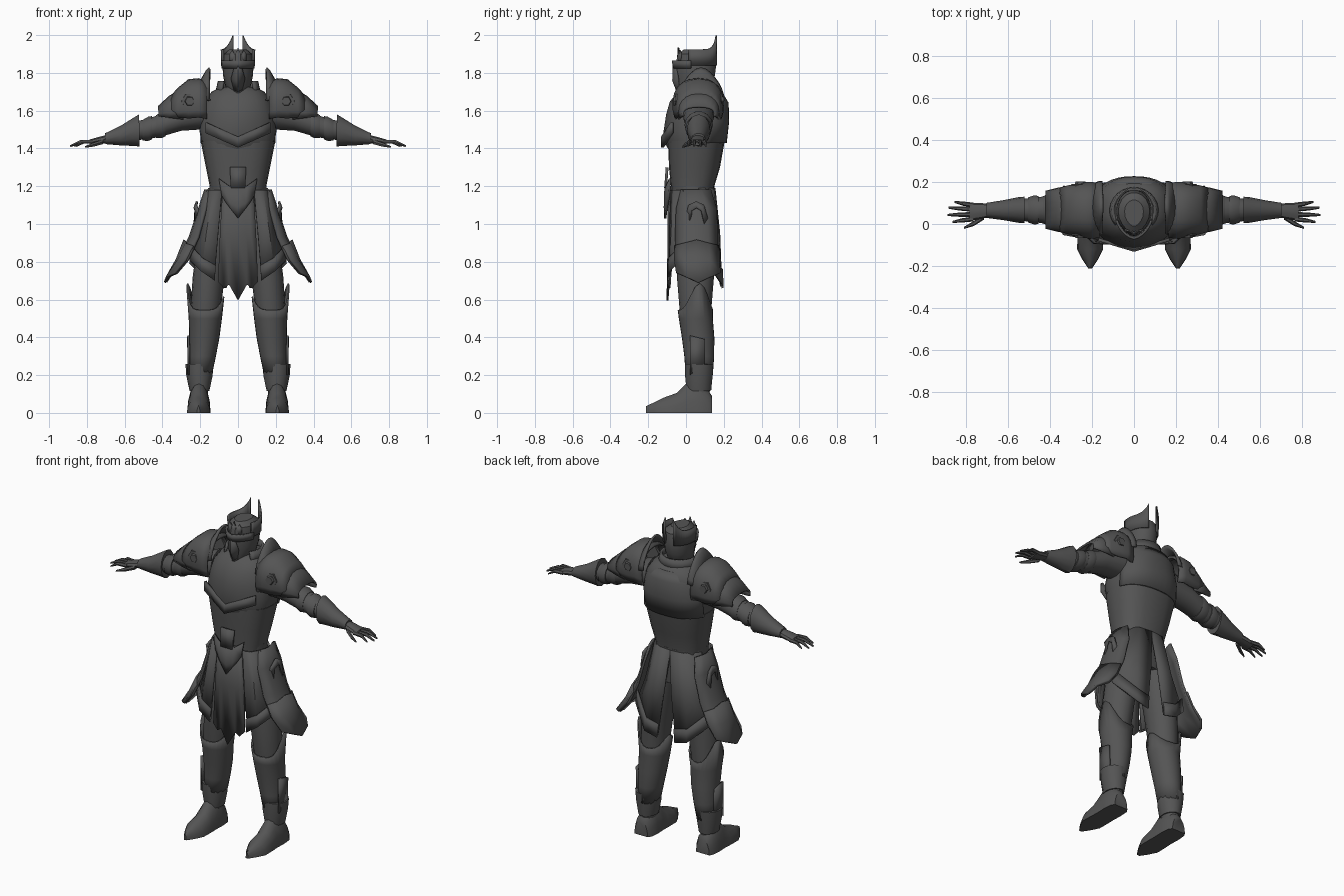
import bpy, bmesh, math
from mathutils import Vector

steel = bpy.data.materials.new("dark steel")
steel.diffuse_color = (0.09, 0.09, 0.09, 1)


def finish(name, bm, thick=0, mirror=False, angle=35):
    """Turn a bmesh into a named, smoothed object."""
    bmesh.ops.remove_doubles(bm, verts=bm.verts, dist=0.0004)
    bmesh.ops.recalc_face_normals(bm, faces=bm.faces)
    me = bpy.data.meshes.new(name)
    bm.to_mesh(me)
    bm.free()
    me.materials.append(steel)
    ob = bpy.data.objects.new(name, me)
    bpy.context.collection.objects.link(ob)
    bpy.ops.object.select_all(action='DESELECT')
    ob.select_set(True)
    bpy.context.view_layer.objects.active = ob
    bpy.ops.object.shade_smooth_by_angle(angle=math.radians(angle))
    if thick:
        m = ob.modifiers.new("thickness", 'SOLIDIFY')
        m.thickness, m.offset = thick, 0
    if mirror:
        ob.modifiers.new("mirror", 'MIRROR')
    return ob


def grid(bm, rows, wrap=False):
    vs = [[bm.verts.new(p) for p in r] for r in rows]
    n = len(vs[0])
    for a, b in zip(vs, vs[1:]):
        for i in range(n if wrap else n - 1):
            j = (i + 1) % n
            bm.faces.new((a[i], a[j], b[j], b[i]))
    return vs


def tube(name, rings, axis='Z', n=14, arc=None, p=1.0, shape=None, thick=0, mirror=False):
    """Loft rings (cx, cy, cz, r1, r2) lying across an axis; arc gives an open shell."""
    rows = []
    for k, (cx, cy, cz, r1, r2) in enumerate(rings):
        row = []
        for i in range(n + (1 if arc else 0)):
            t = math.radians(arc[0] + (arc[1] - arc[0]) * i / n) if arc else math.tau * i / n
            c, s = math.cos(t), math.sin(t)
            u = math.copysign(abs(c) ** p, c) * r1
            v = math.copysign(abs(s) ** p, s) * r2
            q = Vector({'Z': (cx + u, cy + v, cz), 'X': (cx, cy + u, cz + v),
                        'Y': (cx + u, cy, cz + v)}[axis])
            row.append(shape(q, k, t) if shape else q)
        rows.append(row)
    bm = bmesh.new()
    vs = grid(bm, rows, not arc)
    if not arc:
        bm.faces.new(vs[0])
        bm.faces.new(vs[-1])
    return finish(name, bm, thick, mirror)


def panel(name, rows, thick=0.012, mirror=False):
    bm = bmesh.new()
    grid(bm, rows)
    return finish(name, bm, thick, mirror)


# --- torso ---
def keel(amount, width=0.1):
    def f(q, k, t):
        if math.sin(t) < 0:
            q.y -= amount * max(0, 1 - abs(q.x) / width)
        return q
    return f


tube("abdomen", [(0, .035, 1.15, .145, .115), (0, .035, 1.2, .15, .115), (0, .045, 1.3, .17, .135),
                 (0, .055, 1.44, .198, .15)], n=20, p=.8)


def breast(q, k, t):
    q = keel((.0, .025, .02, .01, 0, 0)[k], .16)(q, k, t)
    if k < 2 and math.sin(t) < 0:      # pointed lower edge in front
        q.z -= .05 * (1 - abs(q.x) / .2)
    return q


tube("breastplate", [(0, .06, 1.44, .195, .15), (0, .055, 1.5, .205, .155), (0, .065, 1.58, .195, .15),
                     (0, .07, 1.65, .175, .145), (0, .075, 1.7, .14, .115), (0, .07, 1.725, .09, .08)],
     n=24, p=.8, shape=breast)
panel("breast_ridge", [[(x, -.125 + abs(x) * .3, 1.45 + abs(x) * .45 + d) for x in (-.17, -.08, 0, .08, .17)]
                       for d in (.012, -.045)], .015)
tube("back_plate", [(0, .06, 1.43, .198, .15), (0, .065, 1.54, .195, .157), (0, .065, 1.64, .17, .155),
                    (0, .07, 1.69, .13, .12)], arc=(15, 165), n=16, p=.85, thick=.012)
tube("collar", [(0, .065, 1.69, .115, .105), (0, .065, 1.755, .1, .1)], arc=(-40, 220), n=18, thick=.014)
tube("neck", [(0, .06, 1.68, .06, .07), (0, .06, 1.78, .06, .07)])

# --- helmet and crown ---
tube("helmet", [(0, .035, 1.69, .035, .065), (0, .05, 1.73, .068, .085), (0, .058, 1.78, .078, .095),
                (0, .06, 1.85, .084, .103), (0, .06, 1.9, .075, .09), (0, .06, 1.925, .045, .055)],
     n=18, shape=keel(.018, .06))
tube("visor_brow", [(0, .055, 1.825, .085, .106), (0, .055, 1.865, .088, .112)], arc=(-165, -15), n=12,
     shape=keel(.012, .06), thick=.012)
panel("visor_nose", [[(-.012, -.055, 1.85), (0, -.066, 1.85), (.012, -.055, 1.85)],
                     [(-.035, -.042, 1.77), (0, -.068, 1.76), (.035, -.042, 1.77)],
                     [(-.02, -.032, 1.71), (0, -.045, 1.7), (.02, -.032, 1.71)]], .01)


def fin(q, k, t):
    if k == 1:
        q.z += .085 * max(0, (math.degrees(t) - 15) / 60) ** 3
    return q


tube("crown_fin", [(0, .06, 1.84, .085, .104), (0, .06, 1.925, .087, .106)], arc=(-25, 72), n=12,
     shape=fin, thick=.009, mirror=True)
panel("crown_front", [[(x, -.045 + abs(x) * .3, 1.85) for x in (-.045, -.03, -.015, 0, .015, .03, .045)],
                      [(x, -.04 + abs(x) * .3, 1.9 + h) for x, h in
                       ((-.045, 0), (-.03, .02), (-.015, -.01), (0, .035), (.015, -.01), (.03, .02), (.045, 0))]], .008)

# --- shoulders ---
tube("shoulder_guard", [(.165, .065, 1.62, .125, .13), (.21, .065, 1.63, .13, .135), (.26, .068, 1.625, .122, .135),
                        (.315, .068, 1.615, .11, .1), (.35, .068, 1.61, .1, .065)],
     axis='X', arc=(-25, 205), n=14, p=.85, thick=.014, mirror=True)
tube("shoulder_lame", [(.29, .068, 1.6, .11, .115), (.36, .068, 1.595, .1, .08), (.42, .068, 1.585, .085, .035)],
     axis='X', arc=(-20, 200), n=12, p=.85, thick=.012, mirror=True)


def crest(q, k, t):
    if k:
        q.z += .03 * math.sin(t) ** 6
    return q


tube("shoulder_crest", [(.2, .07, 1.63, .115, .12), (.165, .075, 1.64, .125, .14), (.15, .08, 1.64, .12, .155)],
     axis='X', arc=(5, 175), n=14, shape=crest, thick=.012, mirror=True)
for nm, y, s in (("front_boss", -.055, -1), ("rear_boss", .19, 1)):
    tube(nm, [(.255, y - s * .02, 1.65, .046, .046), (.255, y, 1.65, .044, .044),
              (.255, y, 1.65, .028, .028), (.255, y + s * .012, 1.65, .024, .024)], axis='Y', n=6, mirror=True)

# --- arms ---
tube("upper_arm", [(.17, .065, 1.59, .085, .09), (.3, .067, 1.56, .08, .068), (.4, .067, 1.525, .07, .062),
                   (.47, .067, 1.505, .058, .056), (.56, .067, 1.49, .05, .05)], axis='X', mirror=True)
for nm, x, z, r in (("arm_band", .385, 1.53, .071), ("elbow_guard", .455, 1.51, .066)):
    tube(nm, [(x, .067, z, r, r - .003), (x + .02, .067, z - .006, r + .004, r), (x + .05, .067, z - .014, r - .006, r - .01)],
         axis='X', mirror=True)
tube("gauntlet", [(.525, .067, 1.495, .06, .082), (.545, .067, 1.49, .058, .073), (.62, .066, 1.468, .044, .048),
                  (.7, .065, 1.452, .033, .026)], axis='X', n=12, thick=.008, mirror=True)
tube("palm", [(.68, .065, 1.452, .03, .024), (.73, .062, 1.443, .038, .021), (.785, .058, 1.432, .043, .016)],
     axis='X', n=10, mirror=True)
for i, (y0, y1, x1) in enumerate(((.09, .105, .855), (.07, .078, .885), (.046, .043, .89), (.024, .01, .865))):
    tube("finger_%d" % (i + 1), [(.765, y0, 1.435, .012, .012), ((.78 + x1) / 2, (y0 + y1) / 2, 1.435, .01, .011),
                                 (x1, y1, 1.412, .005, .005)], axis='X', n=6, mirror=True)
tube("thumb", [(.715, .035, 1.435, .014, .014), (.765, .002, 1.42, .012, .012), (.81, -.018, 1.408, .005, .005)],
     axis='X', n=6, mirror=True)

# --- waist and skirt ---
tube("hips", [(0, .045, .98, .15, .09), (0, .04, 1.1, .155, .105), (0, .035, 1.2, .151, .116)], n=18, p=.85)
xs = (-1, -.7, -.45, 0, .45, .7, 1)
panel("tabard", [[(u * w, -.092 + abs(u) * .014, z) for u in xs] for z, w in ((1.2, .08), (.95, .095))]
      + [[(u * .105, -.098 + abs(u) * .014, .66 + d) for u, d in zip(xs, (.035, 0, .02, -.065, .02, 0, .035))]], .01)
panel("belt_shield", [[(-.1, -.085, 1.24), (-.045, -.1, 1.2), (0, -.108, 1.21), (.045, -.1, 1.2), (.1, -.085, 1.24)],
                      [(-.085, -.09, 1.15), (-.04, -.105, 1.11), (0, -.112, 1.09), (.04, -.105, 1.11), (.085, -.09, 1.15)],
                      [(-.06, -.098, 1.11), (-.03, -.105, 1.07), (0, -.11, 1.03), (.03, -.105, 1.07), (.06, -.098, 1.11)]], .012)
panel("belt_buckle", [[(-.043, -.1, 1.3), (.043, -.1, 1.3)], [(-.038, -.108, 1.19), (.038, -.108, 1.19)]], .015)

# front thigh panels with a lower band
panel("front_skirt", [[(.085, -.075, 1.18), (.13, -.06, 1.18), (.16, -.01, 1.18)],
                      [(.105, -.085, .95), (.165, -.075, .95), (.205, -.02, .95)],
                      [(.125, -.085, .71), (.19, -.08, .76), (.245, -.02, .82)]], .012, True)
panel("front_skirt_band", [[(.118, -.092, .78), (.188, -.088, .82), (.245, -.03, .88)],
                           [(.123, -.093, .7), (.194, -.089, .75), (.253, -.03, .81)]], .012, True)
# split rear panels
panel("rear_skirt", [[(.0, .15, 1.19), (.08, .142, 1.19), (.155, .07, 1.19)],
                     [(.025, .175, .95), (.12, .17, .95), (.205, .09, .95)],
                     [(.06, .185, .67), (.14, .185, .69), (.25, .11, .8)]], .012, True)
panel("rear_skirt_band", [[(.052, .19, .74), (.138, .19, .76), (.246, .116, .87)],
                          [(.06, .194, .66), (.142, .194, .68), (.256, .116, .79)]], .01, True)


# hip plates: curved in section, flaring to a pointed hem
def hip_row(x, z, y0, y1, inset, drop=0.0):
    m = (y0 + y1) / 2
    return [(x - inset, y0, z), (x - inset * .2, y0 + .05, z - drop * .4), (x, m, z - drop),
            (x - inset * .2, y1 - .05, z - drop * .4), (x - inset, y1, z)]


panel("hip_plate", [hip_row(.172, 1.18, -.025, .13, .02), hip_row(.205, 1.08, -.05, .16, .035),
                    hip_row(.255, .93, -.055, .165, .045), hip_row(.315, .81, -.055, .17, .05),
                    hip_row(.38, .74, -.045, .175, .055, .045)], .014, True)
panel("hip_hem", [hip_row(.283, .885, -.06, .172, .045, -.03), hip_row(.325, .81, -.06, .175, .05),
                  hip_row(.387, .74, -.05, .18, .055, .05)], .012, True)
panel("hip_arch", [[(.19, .0, 1.03), (.222, .015, 1.1), (.217, .055, 1.12), (.222, .095, 1.1), (.19 + .03, .115, 1.03)],
                   [(.225, .02, 1.0), (.225, .03, 1.07), (.23, .055, 1.085), (.225, .08, 1.07), (.23, .095, 1.0)]], .012, True)

# --- legs ---
tube("leg", [(.085, .05, 1.05, .075, .09), (.125, .05, .9, .09, .1), (.155, .05, .72, .085, .098),
             (.17, .05, .56, .08, .085), (.178, .06, .42, .07, .078), (.19, .065, .25, .055, .068),
             (.205, .065, .1, .045, .06)], n=16, mirror=True)


def greave_top(q, k, t):
    if k == 0:      # outer and inner points with a notch in front
        q.z += .14 * max(0, math.cos(t - .25)) ** 4 + .07 * max(0, -math.cos(t)) ** 4
        q.x += .012 * math.cos(t)
    return q


tube("greave", [(.173, .05, .545, .085, .09), (.173, .052, .5, .084, .086), (.178, .064, .4, .076, .082),
                (.187, .07, .3, .066, .075), (.198, .07, .2, .056, .068)],
     arc=(-180, 180), n=24, shape=greave_top, thick=.008, mirror=True)
tube("boot_cuff", [(.205, .07, .255, .07, .074), (.204, .068, .2, .066, .071), (.204, .068, .12, .05, .064)],
     n=14, thick=.008, mirror=True)
panel("greave_plate", [[(.262, .02, .41), (.264, .1, .39)], [(.26, .02, .2), (.26, .1, .26)]], .012, True)


def sole(q, k, t):
    q.z = max(q.z, 0)
    return q


tube("boot", [(.208, .137, .0, .045, .09), (.207, .115, .0, .058, .125), (.207, .06, 0, .062, .165),
              (.207, .0, 0, .06, .155), (.208, -.05, 0, .062, .105), (.209, -.12, 0, .062, .08),
              (.209, -.17, 0, .037, .055), (.209, -.213, 0, .008, .035)],
     axis='Y', n=16, shape=sole, mirror=True)
